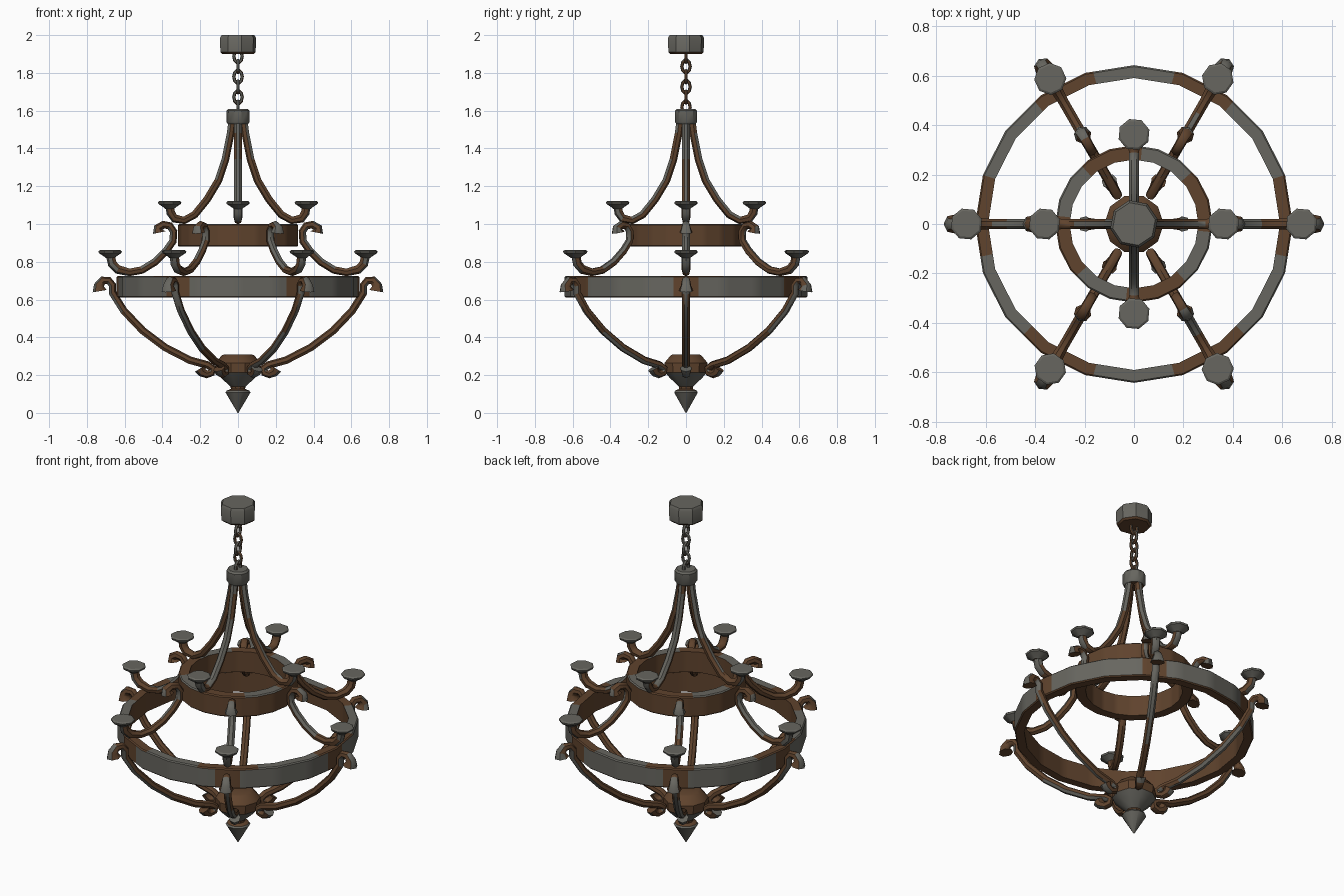
import bpy, bmesh, math
from mathutils import Vector

if "Cube" in bpy.data.objects:
    bpy.data.objects.remove(bpy.data.objects["Cube"])

def material(name, col):
    m = bpy.data.materials.new(name)
    m.diffuse_color = (*col, 1)
    m.use_nodes = True
    m.node_tree.nodes["Principled BSDF"].inputs["Base Color"].default_value = m.diffuse_color
    return m

IRON = material("grey iron", (0.135, 0.132, 0.115))
RUST = material("brown rust", (0.115, 0.056, 0.026))


def finish(name, bm, rule, smooth=35):
    """Make the object; rule(centre, normal) is True where the iron is rusty."""
    bmesh.ops.recalc_face_normals(bm, faces=bm.faces)
    bm.normal_update()
    for f in bm.faces:
        f.material_index = int(bool(rule(f.calc_center_median(), f.normal)))
    me = bpy.data.meshes.new(name)
    bm.to_mesh(me)
    bm.free()
    me.materials.append(IRON)
    me.materials.append(RUST)
    me.shade_smooth()
    me.set_sharp_from_angle(angle=math.radians(smooth))
    ob = bpy.data.objects.new(name, me)
    bpy.context.collection.objects.link(ob)
    return ob


def skin(bm, rings, closed=False, caps=True):
    """Bridge rings of points into a surface."""
    vs = [[bm.verts.new(p) for p in r] for r in rings]
    n, m = len(vs), len(vs[0])
    for i in range(n if closed else n - 1):
        a, b = vs[i], vs[(i + 1) % n]
        for j in range(m):
            k = (j + 1) % m
            bm.faces.new((a[j], a[k], b[k], b[j]))
    if caps and not closed:
        bm.faces.new(vs[0])
        bm.faces.new(vs[-1])


def lathe(name, profile, sides, rule, at=(0, 0), turn=0.0, smooth=35):
    bm = bmesh.new()
    rings = [[(at[0] + r * math.cos(turn + math.tau * k / sides),
               at[1] + r * math.sin(turn + math.tau * k / sides), z)
              for k in range(sides)] for r, z in profile]
    skin(bm, rings)
    return finish(name, bm, rule, smooth)


def band(name, r0, r1, z0, z1, sides, rule, cuts=6):
    """Flat hoop; each side is cut up so that rust patches can follow it."""
    bm = bmesh.new()
    c = 0.006
    prof = [(r0, z0), (r1 - c, z0), (r1, z0 + c), (r1, z1 - c), (r1 - c, z1), (r0, z1)]
    rings = []
    for i in range(sides):
        a, b = math.tau * i / sides, math.tau * (i + 1) / sides
        for s in range(cuts):
            t = s / cuts
            x = (1 - t) * math.cos(a) + t * math.cos(b)
            y = (1 - t) * math.sin(a) + t * math.sin(b)
            rings.append([(r * x, r * y, z) for r, z in prof])
    skin(bm, rings, closed=True)
    return finish(name, bm, rule, 30)


def rod(name, path, radii, angle, sides=7):
    """Tube along an (r, z) path in the upright plane at the given angle."""
    out = Vector((math.cos(angle), math.sin(angle), 0))
    side = Vector((-out.y, out.x, 0))
    pts = [out * r + Vector((0, 0, z)) for r, z in path]
    rings = []
    for i, p in enumerate(pts):
        t = (pts[min(i + 1, len(pts) - 1)] - pts[max(i - 1, 0)]).normalized()
        n = side.cross(t)
        rings.append([p + radii[i] * (n * math.cos(math.tau * k / sides) +
                                      side * math.sin(math.tau * k / sides))
                      for k in range(sides)])
    bm = bmesh.new()
    skin(bm, rings)

    def rule(c, n):
        # outward faces are bare iron, sheltered ones rusty, with some patches
        return n.dot(out) + 0.25 * math.sin(9 * c.z + 2.3 * angle) < 0.4
    return finish(name, bm, rule, 50)


def iron(c, n):
    return False


# ceiling canopy, chain and hub
lathe("ceiling_canopy", [(0.085, 1.9), (0.095, 1.91), (0.098, 1.985), (0.088, 2.0)], 8,
      lambda c, n: n.z < -0.6, turn=0.2)
for i in range(6):
    bm = bmesh.new()
    rings = []
    turn = math.pi / 2 * (i % 2)
    for k in range(10):
        a = math.tau * k / 10
        ring = []
        for j in range(6):
            b = math.tau * j / 6
            w = 0.022 + 0.009 * math.cos(b)
            h = 0.034 + 0.009 * math.cos(b)
            x, y = w * math.cos(a), 0.009 * math.sin(b)
            ring.append((x * math.cos(turn) - y * math.sin(turn),
                         x * math.sin(turn) + y * math.cos(turn),
                         1.888 - 0.054 * i + h * math.sin(a)))
        rings.append(ring)
    skin(bm, rings, closed=True)
    finish("chain_link", bm, lambda c, n: n.z < -0.2 or n.x > 0.6, 50)
lathe("rod_hub", [(0.054, 1.53), (0.061, 1.54), (0.061, 1.6), (0.052, 1.61)], 10,
      lambda c, n: n.z < -0.6)


# two hoops with rust around the arms
def ang(c):
    return math.degrees(math.atan2(c.y, c.x))


def outer_rust(c, n):
    a = ang(c)
    near = abs((a + 30) % 60 - 30)
    inward = n.x * c.x + n.y * c.y < -0.1
    if inward or n.z < -0.5:
        return True
    return near < (14 + 4 * math.sin(math.radians(a * 5)) if n.z > 0.5 else 6.5)


def inner_rust(c, n):
    return n.z < 0.5 or math.sin(math.radians(4 * ang(c) + 20)) > -0.1


band("outer_hoop", 0.59, 0.642, 0.61, 0.725, 20, outer_rust)
band("inner_hoop", 0.26, 0.318, 0.88, 1.0, 20, inner_rust)


# candle cup on the end of an arm
def cup(name, r, z, angle):
    lathe(name, [(0.024, z), (0.034, z + 0.008), (0.062, z + 0.026), (0.065, z + 0.036),
                 (0.056, z + 0.042)], 8,
          lambda c, n: n.z < -0.9, at=(r * math.cos(angle), r * math.sin(angle)),
          turn=angle + 0.3)


# four upper rods hanging from the hub, sweeping out to cups
UPPER = [(0.03, 1.56), (0.04, 1.48), (0.068, 1.34), (0.105, 1.23), (0.165, 1.13),
         (0.23, 1.05), (0.285, 1.02), (0.335, 1.03), (0.355, 1.06), (0.36, 1.09)]
for i in range(4):
    a = math.pi / 2 * i
    rod("upper_rod", UPPER, [0.021] * 7 + [0.024] * 3, a)
    cup("upper_cup", 0.362, 1.08, a)

# six middle arms: hooked on the inner hoop, resting on the outer one
MIDDLE = [(0.415, 0.955), (0.42, 0.98), (0.395, 0.995), (0.362, 0.99), (0.342, 0.96),
          (0.345, 0.91), (0.38, 0.86), (0.44, 0.8), (0.51, 0.757), (0.575, 0.745),
          (0.635, 0.76), (0.665, 0.79), (0.672, 0.825)]
# six lower rods: hooked on the outer hoop, curled round the bowl
LOWER = [(0.73, 0.645), (0.735, 0.675), (0.715, 0.7), (0.685, 0.7), (0.665, 0.675),
         (0.665, 0.635), (0.605, 0.54), (0.505, 0.435), (0.385, 0.345), (0.255, 0.278),
         (0.16, 0.252), (0.135, 0.235), (0.14, 0.213), (0.165, 0.205), (0.188, 0.215),
         (0.2, 0.235)]
for i in range(6):
    a = math.pi / 3 * i
    rod("middle_arm", MIDDLE, [0.036, 0.026, 0.022] + [0.021] * 7 + [0.025] * 3, a)
    cup("lower_cup", 0.677, 0.82, a)
    rod("lower_rod", LOWER, [0.04, 0.028, 0.024] + [0.021] * 10 + [0.022, 0.026, 0.032], a)

# bowl and pointed finial at the bottom
lathe("bottom_bowl", [(0.07, 0.31), (0.085, 0.305), (0.12, 0.265), (0.118, 0.215),
                      (0.09, 0.185), (0.04, 0.14), (0.034, 0.105)], 10,
      lambda c, n: c.z > 0.23 or c.z < 0.13)
lathe("finial_point", [(0.03, 0.13), (0.06, 0.118), (0.066, 0.108), (0.002, 0.0)], 10,
      lambda c, n: n.z > 0.5)
